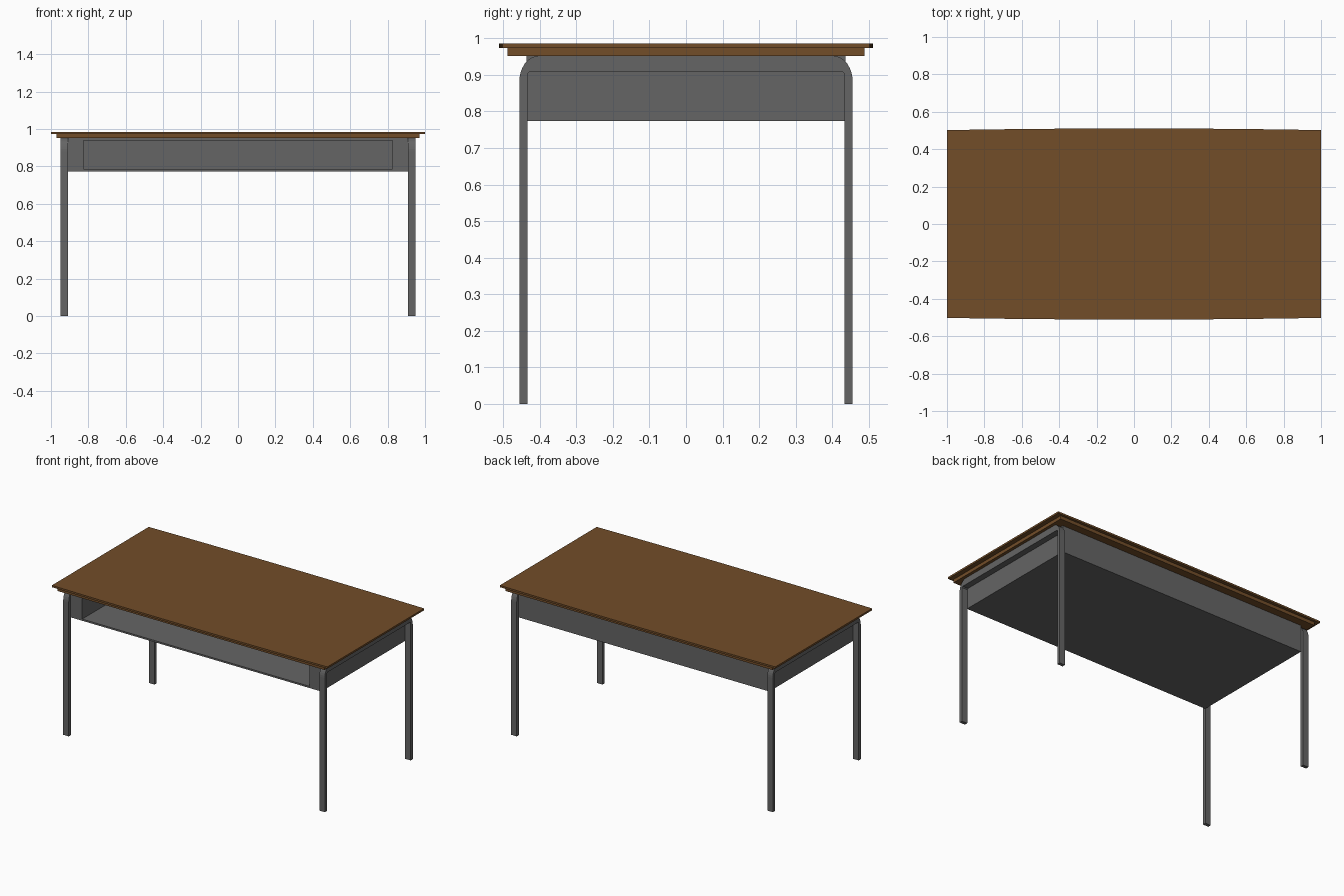
import bpy, bmesh
from math import sin, cos, pi

if "Cube" in bpy.data.objects:
    bpy.data.objects.remove(bpy.data.objects["Cube"])

wood = bpy.data.materials.new("wood")
wood.diffuse_color = (0.17, 0.075, 0.022, 1)
wood.use_nodes = True
wood.node_tree.nodes["Principled BSDF"].inputs["Base Color"].default_value = wood.diffuse_color
metal = bpy.data.materials.new("dark_metal")
metal.diffuse_color = (0.13, 0.13, 0.13, 1)
metal.use_nodes = True
metal.node_tree.nodes["Principled BSDF"].inputs["Base Color"].default_value = metal.diffuse_color


def prism(name, outline, extrude, mat):
    """Extrude a flat outline of 3D points along a vector."""
    bm = bmesh.new()
    face = bm.faces.new([bm.verts.new(p) for p in outline])
    res = bmesh.ops.extrude_face_region(bm, geom=[face])
    moved = [v for v in res["geom"] if isinstance(v, bmesh.types.BMVert)]
    bmesh.ops.translate(bm, verts=moved, vec=extrude)
    bmesh.ops.recalc_face_normals(bm, faces=bm.faces)
    mesh = bpy.data.meshes.new(name)
    bm.to_mesh(mesh)
    bm.free()
    ob = bpy.data.objects.new(name, mesh)
    mesh.materials.append(mat)
    bpy.context.collection.objects.link(ob)
    return ob


def slab(name, half_x, end_y, bow, z0, z1):
    """Board whose long edges bow slightly outwards."""
    n = 8
    edge = []
    for i in range(n + 1):
        t = -1 + 2 * i / n
        edge.append((half_x * t, end_y + bow * (1 - t * t)))
    pts = [(x, -y, z0) for x, y in edge] + [(x, y, z0) for x, y in reversed(edge)]
    return prism(name, pts, (0, 0, z1 - z0), wood)


# Table top and the smaller board below it
slab("table_top", 1.0, 0.502, 0.009, 0.973, 0.985)
slab("lower_board", 0.97, 0.488, 0.0, 0.951, 0.973)

# End frames: two legs joined by a rounded top bar
arc = [(0.405 + 0.051 * cos(a), 0.88 + 0.071 * sin(a))
       for a in [pi / 2 * i / 8 for i in range(9)]]
half = [(0.434, 0.0), (0.456, 0.0)] + arc
outline = half + [(-y, z) for y, z in reversed(half)]
outline += [(-0.434, 0.902), (-0.428, 0.908), (0.428, 0.908), (0.434, 0.902)]
for side, x in (("left", -0.95), ("right", 0.91)):
    prism(side + "_leg_frame", [(x, y, z) for y, z in outline], (0.04, 0, 0), metal)

# Storage tray: a box with its front face inset and pushed back into a hollow
bx, by, z0, z1 = 0.91, 0.436, 0.774, 0.951
ox, oz0, oz1, back = 0.826, 0.785, 0.938, 0.425
bm = bmesh.new()


def ring(hx, y, lo, hi):
    return [bm.verts.new(p) for p in
            ((-hx, y, lo), (hx, y, lo), (hx, y, hi), (-hx, y, hi))]


rings = [ring(bx, by, z0, z1), ring(bx, -by, z0, z1),
         ring(ox, -by, oz0, oz1), ring(ox, back, oz0, oz1)]
for a, b in zip(rings, rings[1:]):
    for i in range(4):
        j = (i + 1) % 4
        bm.faces.new((a[i], a[j], b[j], b[i]))
bm.faces.new(rings[0])
bm.faces.new(rings[-1])
bmesh.ops.recalc_face_normals(bm, faces=bm.faces)
mesh = bpy.data.meshes.new("storage_tray")
bm.to_mesh(mesh)
bm.free()
mesh.materials.append(metal)
bpy.context.collection.objects.link(bpy.data.objects.new("storage_tray", mesh))
